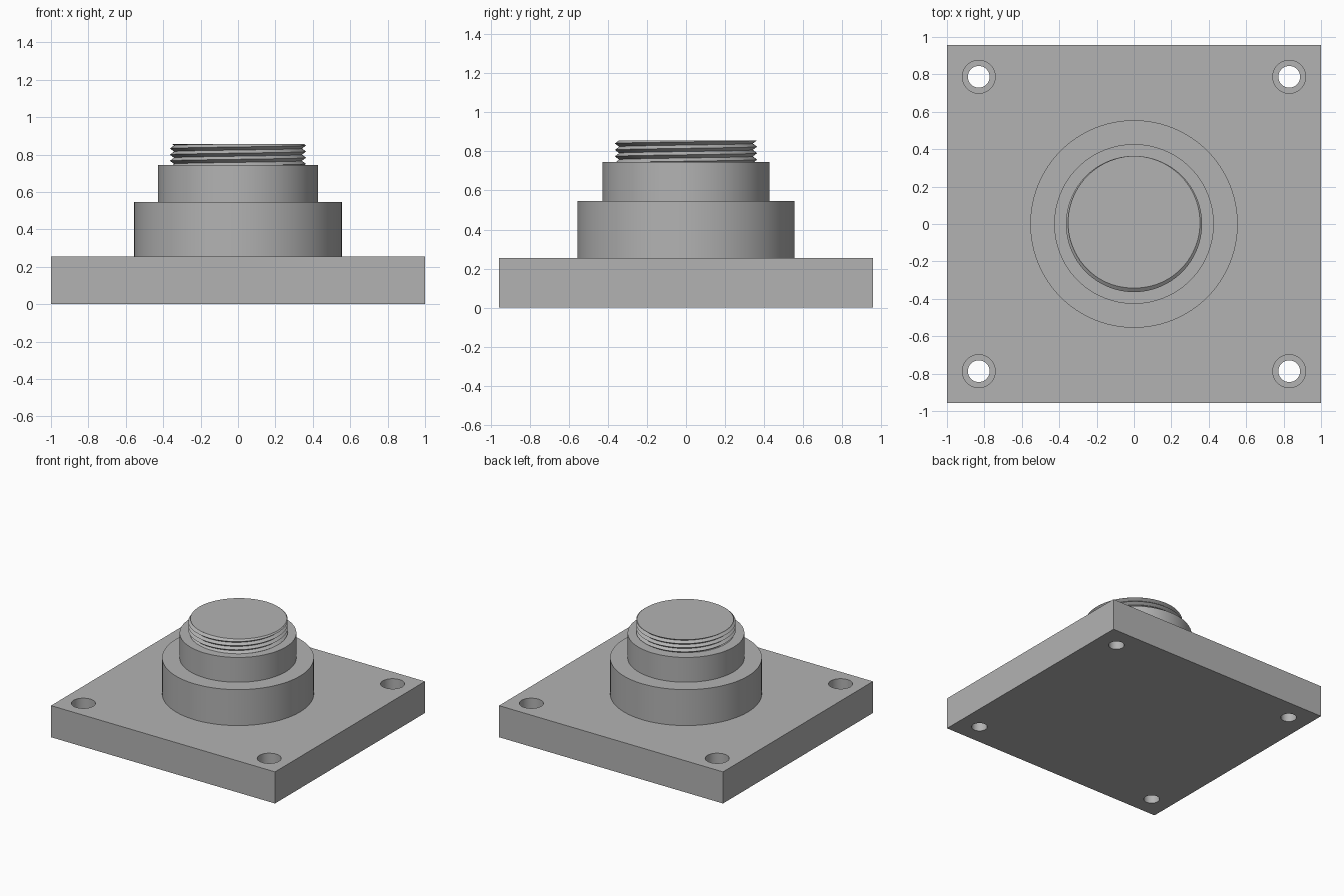
import bpy
import bmesh
from math import cos, sin, pi, radians

if "Cube" in bpy.data.objects:
    bpy.data.objects.remove(bpy.data.objects["Cube"], do_unlink=True)

grey = bpy.data.materials.new("plain grey")
grey.use_nodes = True
GREY = (0.45, 0.45, 0.45, 1)
grey.diffuse_color = GREY
grey.node_tree.nodes["Principled BSDF"].inputs["Base Color"].default_value = GREY

PLATE_TOP = 0.255
COLLAR_TOP = 0.545
NECK_TOP = 0.745
THREAD_TOP = 0.857
SEGMENTS = 96


def make_object(name, bm):
    bmesh.ops.recalc_face_normals(bm, faces=bm.faces)
    mesh = bpy.data.meshes.new(name)
    bm.to_mesh(mesh)
    bm.free()
    mesh.materials.append(grey)
    obj = bpy.data.objects.new(name, mesh)
    bpy.context.collection.objects.link(obj)
    return obj


def lathe(name, profile, segments, x=0, y=0):
    """Solid of revolution from (radius, height) points, capped at both ends."""
    bm = bmesh.new()
    rings = []
    for r, z in profile:
        rings.append([bm.verts.new((x + r * cos(2 * pi * i / segments),
                                    y + r * sin(2 * pi * i / segments), z))
                      for i in range(segments)])
    for low, high in zip(rings, rings[1:]):
        for i in range(segments):
            j = (i + 1) % segments
            bm.faces.new((low[i], low[j], high[j], high[i]))
    bm.faces.new(rings[0])
    bm.faces.new(rings[-1])
    return make_object(name, bm)


def smooth(obj, angle=30):
    bpy.ops.object.select_all(action="DESELECT")
    obj.select_set(True)
    bpy.context.view_layer.objects.active = obj
    bpy.ops.object.shade_smooth_by_angle(angle=radians(angle))


# Base plate
bm = bmesh.new()
bmesh.ops.create_cube(bm, size=1)
for v in bm.verts:
    v.co.x *= 2
    v.co.y *= 1.912
    v.co.z = (v.co.z + 0.5) * PLATE_TOP
plate = make_object("base_plate", bm)

# Counterbored bolt holes at the four corners
bore = [(0.058, -0.1), (0.058, 0.125), (0.088, 0.125), (0.088, PLATE_TOP + 0.1)]
for sx in (-1, 1):
    for sy in (-1, 1):
        cutter = lathe("hole_cutter", bore, 48, sx * 0.83, sy * 0.787)
        cutter.hide_render = True
        cut = plate.modifiers.new("bolt_hole", "BOOLEAN")
        cut.operation = "DIFFERENCE"
        cut.solver = "EXACT"
        cut.object = cutter
        bpy.context.view_layer.objects.active = plate
        bpy.ops.object.modifier_apply(modifier=cut.name)
        bpy.data.objects.remove(cutter, do_unlink=True)
smooth(plate)

# Stepped boss: wide collar and narrower neck
smooth(lathe("stepped_boss", [(0.555, PLATE_TOP), (0.555, COLLAR_TOP),
                              (0.427, COLLAR_TOP), (0.427, NECK_TOP)], SEGMENTS))

# Threaded stud: crest and root lines climb around a helix, trimmed flat at each end
PITCH = 0.033
CREST, ROOT = 0.364, 0.342


def thread_radius(z, turn):
    phase = ((z - THREAD_TOP) / PITCH - turn + 0.25) % 1
    return ROOT + (CREST - ROOT) * abs(2 * phase - 1)


bm = bmesh.new()
columns = []
for i in range(SEGMENTS + 1):
    turn = i / SEGMENTS
    column = []
    for k in range(-12, 6):
        z = THREAD_TOP + (k / 2 + turn - 0.25) * PITCH
        z = min(max(z, NECK_TOP), THREAD_TOP)
        r = thread_radius(z, turn)
        column.append(bm.verts.new((r * cos(2 * pi * turn), r * sin(2 * pi * turn), z)))
    columns.append(column)
for a, b in zip(columns, columns[1:]):
    for k in range(len(a) - 1):
        bm.faces.new((a[k], b[k], b[k + 1], a[k + 1]))
bmesh.ops.remove_doubles(bm, verts=bm.verts, dist=0.00005)
bmesh.ops.holes_fill(bm, edges=[e for e in bm.edges if e.is_boundary], sides=0)
smooth(make_object("threaded_stud", bm))
